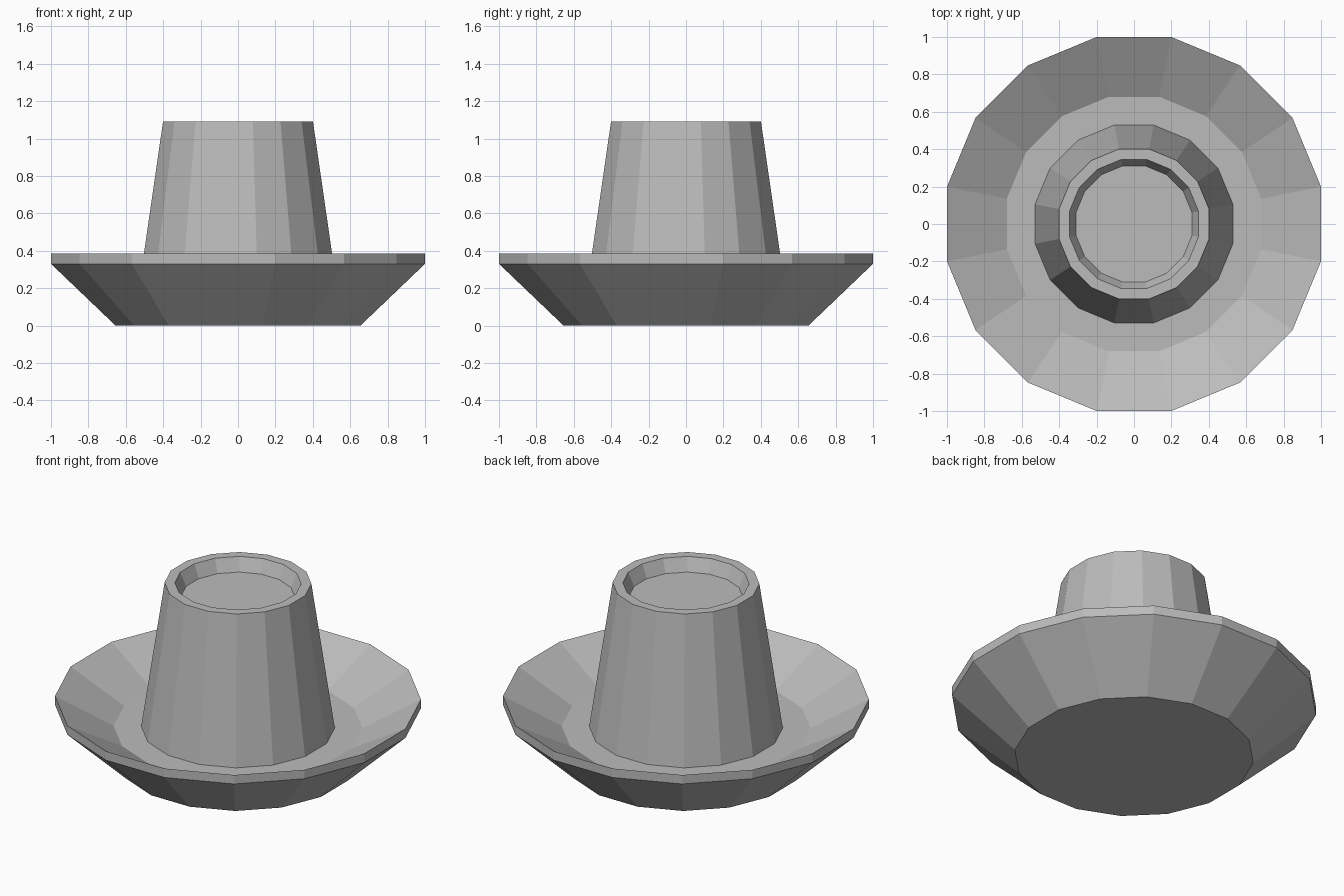
import bpy
import bmesh
import math

if "Cube" in bpy.data.objects:
    bpy.data.objects.remove(bpy.data.objects["Cube"])

SIDES = 16
HALF = math.pi / SIDES

grey = bpy.data.materials.new("plain grey")
grey.diffuse_color = (0.5, 0.5, 0.5, 1.0)
grey.use_nodes = True
grey.node_tree.nodes["Principled BSDF"].inputs["Base Color"].default_value = grey.diffuse_color


def lathe(name, profile, cap_start=False, cap_end=False):
    """Revolve (flat-to-centre distance, height) points into a 16-sided part."""
    bm = bmesh.new()
    rings = []
    for dist, z in profile:
        r = dist / math.cos(HALF)
        rings.append([bm.verts.new((r * math.cos(HALF + 2 * HALF * i),
                                    r * math.sin(HALF + 2 * HALF * i), z))
                      for i in range(SIDES)])
    for a, b in zip(rings, rings[1:]):
        for i in range(SIDES):
            j = (i + 1) % SIDES
            bm.faces.new((a[i], a[j], b[j], b[i]))
    if cap_start:
        bm.faces.new(rings[0][::-1])
    if cap_end:
        bm.faces.new(rings[-1])
    mesh = bpy.data.meshes.new(name)
    bm.to_mesh(mesh)
    bm.free()
    mesh.materials.append(grey)
    obj = bpy.data.objects.new(name, mesh)
    bpy.context.collection.objects.link(obj)
    return obj


# Flared dish: closed bottom, outer wall, rim, sloping inside and flat floor
lathe("dish", [(0.655, 0.0), (1.0, 0.33), (1.0, 0.385),
               (0.68, 0.205), (0.529, 0.205)], cap_start=True)

# Tapered column with a shallow recess in its top
lathe("column", [(0.529, 0.205), (0.401, 1.09), (0.345, 1.09),
                 (0.31, 1.01)], cap_end=True)
